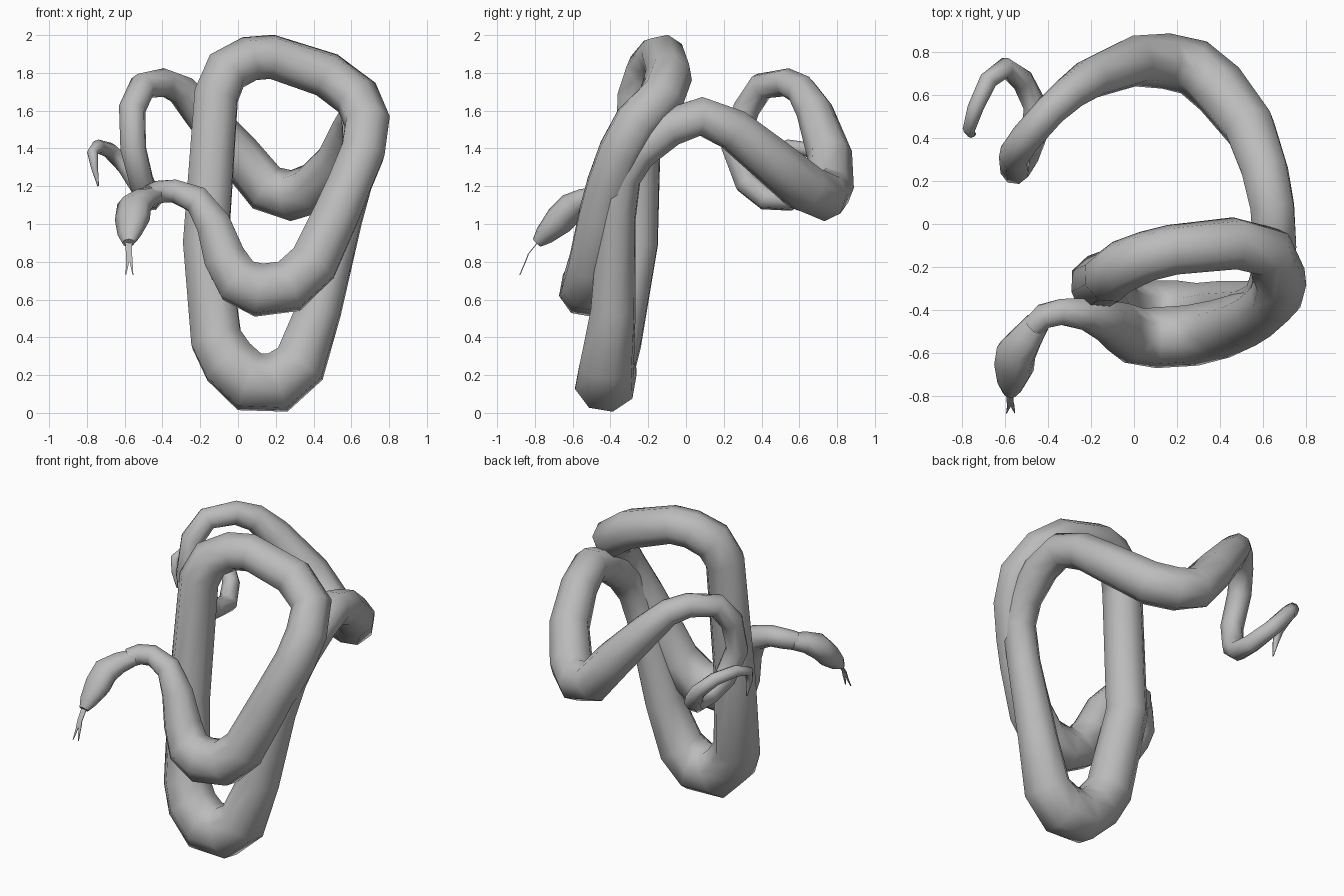
import bpy
import bmesh
import math
from mathutils import Vector

default_cube = bpy.data.objects.get("Cube")
if default_cube:
    bpy.data.objects.remove(default_cube, do_unlink=True)

SIDES = 8


def make_material(name, colour):
    material = bpy.data.materials.new(name)
    material.use_nodes = True
    material.diffuse_color = colour
    shader = material.node_tree.nodes["Principled BSDF"]
    shader.inputs["Base Color"].default_value = colour
    shader.inputs["Roughness"].default_value = 0.7
    return material


def add_object(name, mesh_builder, material, smooth_angle):
    mesh = bpy.data.meshes.new(name)
    bmesh.ops.recalc_face_normals(mesh_builder, faces=mesh_builder.faces)
    mesh_builder.to_mesh(mesh)
    mesh_builder.free()
    mesh.materials.append(material)
    created = bpy.data.objects.new(name, mesh)
    bpy.context.collection.objects.link(created)
    bpy.ops.object.select_all(action="DESELECT")
    created.select_set(True)
    bpy.context.view_layer.objects.active = created
    bpy.ops.object.shade_smooth_by_angle(angle=math.radians(smooth_angle))
    return created


def tube(name, path, material, flatten=1.0):
    """Sweep a ring along (x, y, z, radius) stations without twisting."""
    builder = bmesh.new()
    centres = [Vector(station[:3]) for station in path]
    last = len(path) - 1
    side = None
    rings = []
    for i, (centre, station) in enumerate(zip(centres, path)):
        before = (centre - centres[max(i - 1, 0)]).normalized()
        after = (centres[min(i + 1, last)] - centre).normalized()
        tangent = (before + after).normalized()
        if side is None:
            side = tangent.cross(Vector((0, 0, 1)))
        side = (side - tangent * side.dot(tangent)).normalized()
        rise = tangent.cross(side) * flatten
        ring = []
        for k in range(SIDES):
            angle = math.tau * (k + 0.5) / SIDES
            offset = side * math.cos(angle) + rise * math.sin(angle)
            ring.append(builder.verts.new(centre + offset * station[3] * 1.04))
        rings.append(ring)
    for ring, following in zip(rings, rings[1:]):
        for k in range(SIDES):
            n = (k + 1) % SIDES
            builder.faces.new((ring[k], ring[n], following[n], following[k]))
    builder.faces.new(rings[0])
    builder.faces.new(rings[-1])
    return add_object(name, builder, material, 60)


def ribbon(name, path, material):
    """Thin strip facing the front, from (x, y, z, half width) stations."""
    builder = bmesh.new()
    layers = []
    for x, y, z, half in path:
        layers.append([builder.verts.new((x + sx * half, y + sy, z))
                       for sx, sy in ((-1, -.003), (1, -.003), (1, .003), (-1, .003))])
    for upper, lower in zip(layers, layers[1:]):
        for k in range(4):
            n = (k + 1) % 4
            builder.faces.new((upper[k], upper[n], lower[n], lower[k]))
    builder.faces.new(layers[0])
    builder.faces.new(layers[-1])
    return add_object(name, builder, material, 30)


grey = make_material("plain grey", (0.5, 0.5, 0.5, 1.0))

# Head, wide behind the jaw and tapered to the nose
head_path = [
    (-.45, -.46, 1.15, .06), (-.5, -.53, 1.13, .075), (-.55, -.6, 1.09, .093),
    (-.56, -.67, 1.02, .092), (-.575, -.75, .94, .062), (-.58, -.79, .9, .033),
]
tube("head", head_path, grey, flatten=0.8)

# Neck and the front hanging loop
front_loop = [
    (-.47, -.48, 1.15, .055), (-.42, -.43, 1.17, .06), (-.34, -.41, 1.175, .063),
    (-.22, -.42, 1.13, .075), (-.13, -.45, 1.0, .095), (-.07, -.48, .82, .115),
    (0, -.52, .7, .13), (.11, -.53, .65, .14), (.27, -.52, .67, .14),
    (.4, -.49, .79, .135), (.52, -.445, 1.05, .125), (.585, -.41, 1.2, .12),
]

# Upper arch and the long drop on the right side
arch = [
    (.66, -.345, 1.38, .12), (.685, -.26, 1.54, .12), (.63, -.13, 1.67, .12),
    (.47, -.09, 1.79, .12), (.18, -.12, 1.885, .115), (.06, -.15, 1.875, .115),
    (-.06, -.2, 1.81, .12), (-.115, -.245, 1.68, .12), (-.17, -.27, .9, .125),
    (-.115, -.37, .39, .14),
]

# Lowest loop and the rise on the left side
low_loop = [
    (-.05, -.41, .27, .15), (.06, -.425, .165, .16), (.21, -.425, .16, .16),
    (.33, -.42, .26, .145), (.43, -.385, .55, .12), (.56, -.365, 1.03, .1),
    (.62, -.335, 1.25, .1), (.645, -.25, 1.38, .1),
]

# Sweep around the back
back_sweep = [
    (.655, -.09, 1.51, .105), (.645, .08, 1.57, .105), (.61, .25, 1.5, .11),
    (.54, .45, 1.34, .12), (.4, .63, 1.19, .13), (.28, .73, 1.15, .13),
    (.15, .76, 1.19, .125), (0, .76, 1.37, .115), (-.2, .68, 1.6, .095),
]

# Tail curl tapering to the hooked tip
tail = [
    (-.3, .61, 1.71, .08), (-.39, .53, 1.75, .073), (-.505, .4, 1.73, .071),
    (-.56, .32, 1.61, .07), (-.555, .255, 1.4, .068), (-.51, .32, 1.22, .065),
    (-.465, .42, 1.135, .06), (-.46, .55, 1.125, .056), (-.52, .67, 1.2, .052),
    (-.6, .73, 1.31, .046), (-.68, .67, 1.39, .041), (-.74, .54, 1.41, .036),
    (-.77, .44, 1.38, .028), (-.76, .42, 1.3, .018), (-.74, .42, 1.2, .004),
]
tube("body", front_loop + arch + low_loop + back_sweep + tail, grey)

# Forked tongue
ribbon("tongue", [(-.58, -.78, .91, .018), (-.577, -.835, .84, .016),
                  (-.575, -.85, .8, .018)], grey)
for label, side in (("right", -1), ("left", 1)):
    root = -.575 + side * .009
    ribbon(label + "_tongue_fork", [(root, -.85, .8, .008),
                                    (root + side * .01, -.88, .73, .002)], grey)
